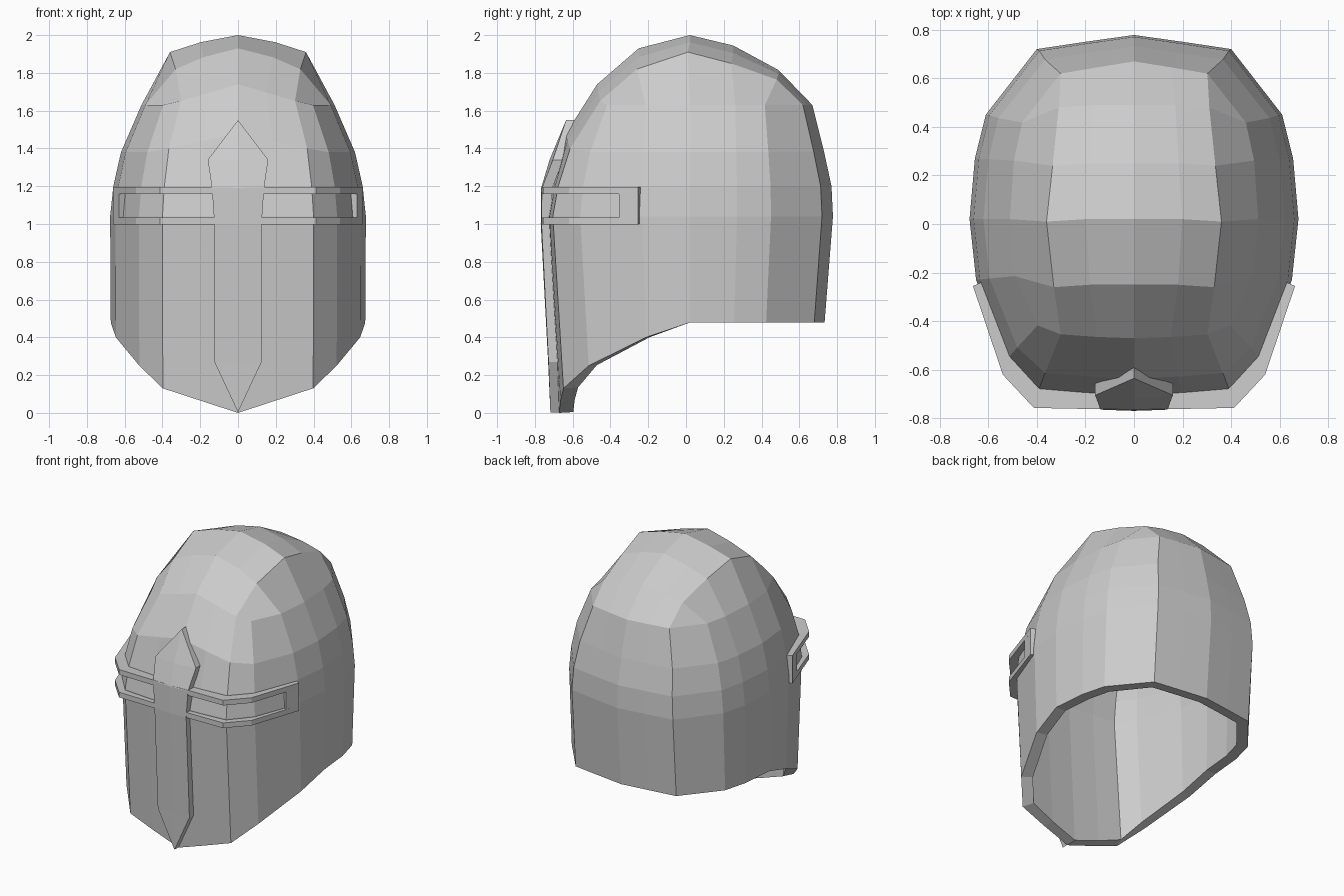
import bpy, bmesh

if "Cube" in bpy.data.objects:
    bpy.data.objects.remove(bpy.data.objects["Cube"])


def make(name, verts, faces, mirror=True, thick=0):
    me = bpy.data.meshes.new(name)
    me.from_pydata(verts, [], faces)
    ob = bpy.data.objects.new(name, me)
    bpy.context.collection.objects.link(ob)
    if mirror:
        m = ob.modifiers.new("Mirror", 'MIRROR')
        m.use_clip = True
        m.merge_threshold = 0.002
    if thick:
        s = ob.modifiers.new("Solidify", 'SOLIDIFY')
        s.thickness = thick
        s.offset = -1
        s.use_even_offset = True
    return ob


# Helmet shell: half plan outline from front to back, scaled level by level
plan = [(0, -.73), (.2, -.722), (.40, -.705), (.525, -.56), (.65, -.23), (.677, .02),
        (.655, .27), (.61, .45), (.40, .72), (.2, .75), (0, .778)]
hem = [0, .065, .13, .25, .40, .478, .478, .478, .478, .478, .478]
# x scale, front y scale, back y scale, front z, side z
levels = [(.995, .92, .943, 0, 0), (1, 1, 1, 1.04, 1.04), (.975, .96, .99, 1.2, 1.2),
          (.915, .87, .94, 1.48, 1.38), (.755, .644, .86, 1.74, 1.63)]
verts, faces = [], []
n = len(plan)
for li, (sx, fs, bs, zf, zs) in enumerate(levels):
    for c, (x, y) in enumerate(plan):
        k = min(1, (abs(y) / .7) ** 1.5) if li else 1
        s = fs if y < 0 else bs
        z = zs + (zf - zs) * (max(0, 1 - x / .5) if y < 0 else 0)
        if li == 0:
            z = hem[c]
        verts.append((x * sx, y * (1 + (s - 1) * k), z))
for l in range(len(levels) - 1):
    for c in range(n - 1):
        a = l * n + c
        faces.append((a, a + 1, a + n + 1, a + n))

# Crown: strips across the top, closed against the last ring
t = (len(levels) - 1) * n
rows = [[t, t + 1, t + 2]]
for y, zc, ze, xe in [(-.25, 1.93, 1.82, .33), (.02, 2.0, 1.91, .36),
                      (.25, 1.945, 1.85, .335), (.49, 1.815, 1.765, .31)]:
    b = len(verts)
    verts += [(0, y, zc), (.55 * xe, y, zc + (ze - zc) * .42), (xe, y - .01, ze)]
    rows.append([b, b + 1, b + 2])
rows.append([t + 10, t + 9, t + 8])
for r in range(5):
    for c in range(2):
        faces.append((rows[r][c], rows[r][c + 1], rows[r + 1][c + 1], rows[r + 1][c]))
faces.append((t + 2, t + 3, t + 4, rows[1][2]))
for r in range(1, 4):
    faces.append((t + 3 + r, t + 4 + r, rows[r + 1][2], rows[r][2]))
faces.append((t + 7, t + 8, rows[4][2]))
make("helmet_shell", verts, faces, thick=.075)


# Eye slit frame: bars swept round the face, inner side sunk into the shell
def bar(name, path, z0, z1, mirror):
    v, f = [], []
    for x, y in path:
        v += [(x, y, z0), (x, y, z1), (x * .9, y * .89, z1 - .004), (x * .9, y * .89, z0 + .004)]
    for i in range(len(path) - 1):
        for j in range(4):
            a, b = i * 4 + j, i * 4 + (j + 1) % 4
            f.append((a, a + 4, b + 4, b))
    e = len(v) - 4
    f += [(0, 1, 2, 3), (e + 3, e + 2, e + 1, e)]
    ob = make(name, v, f, mirror)
    bm = bmesh.new()
    bm.from_mesh(ob.data)
    bmesh.ops.recalc_face_normals(bm, faces=bm.faces)
    bm.to_mesh(ob.data)
    bm.free()


half = [(.412, -.757), (.54, -.62), (.663, -.255)]
path = [(-x, y) for x, y in reversed(half)] + [(0, -.765)] + half
bar("slit_frame_lower", path, .998, 1.035, False)
bar("slit_frame_upper", path, 1.16, 1.197, False)
bar("slit_frame_end", [(.629, -.355), half[2]], 1.03, 1.165, True)

# Nasal plate: half width, edge y, centre y, z for each row
strip = [(.125, -.728, -.73, .27), (.125, -.765, -.769, 1.0),
         (.138, -.763, -.767, 1.19), (.16, -.705, -.722, 1.34)]
verts = [(0, -.718, 0.003)]
for w, ye, yc, z in strip:
    verts += [(0, yc, z), (w, ye, z)]
verts.append((0, -.635, 1.55))
faces = [(0, 2, 1)]
for i in range(1, 7, 2):
    faces.append((i, i + 1, i + 3, i + 2))
faces.append((7, 8, 9))
# Back faces and rim are straight extrusions toward the shell
m = len(verts)
verts += [(x, y + .055, z) for x, y, z in verts]
faces += [tuple(i + m for i in reversed(f)) for f in faces]
edge = [0, 2, 4, 6, 8, 9]
for a, b in zip(edge, edge[1:]):
    faces.append((b, a, a + m, b + m))
make("nasal_plate", verts, faces)
